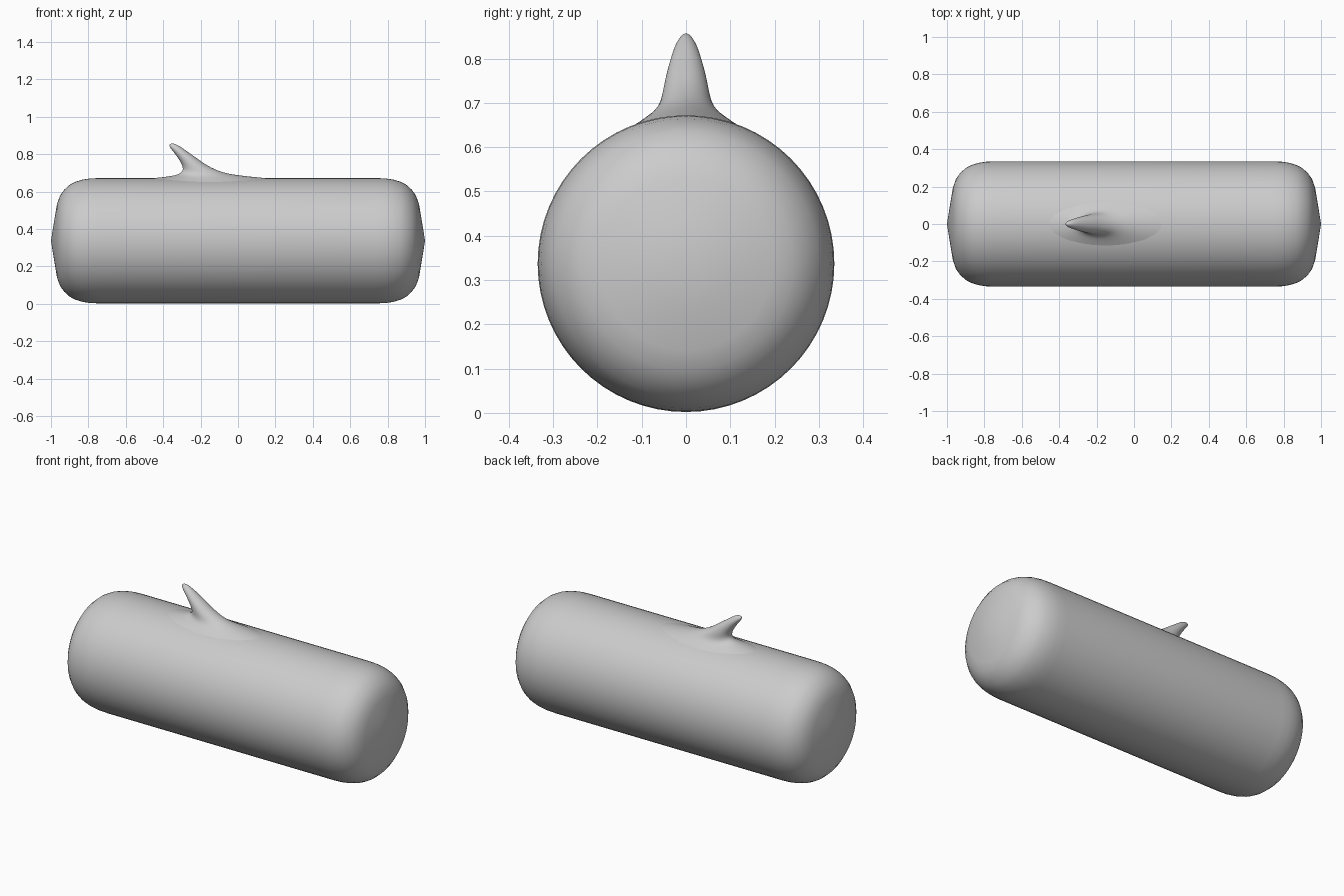
import bpy, math

if "Cube" in bpy.data.objects:
    bpy.data.objects.remove(bpy.data.objects["Cube"])

R, CZ = 0.335, 0.337


def mesh_object(name, verts, faces):
    mesh = bpy.data.meshes.new(name)
    mesh.from_pydata(verts, [], faces)
    mesh.update()
    for p in mesh.polygons:
        p.use_smooth = True
    ob = bpy.data.objects.new(name, mesh)
    bpy.context.collection.objects.link(ob)
    return ob


def bridge(rings, n):
    return [(r * n + i, r * n + (i + 1) % n, (r + 1) * n + (i + 1) % n, (r + 1) * n + i)
            for r in range(rings - 1) for i in range(n)]


# log body: lathed around x, shallow conical caps and rounded shoulders
half = [(0.984, 0.10), (0.968, 0.195), (0.952, 0.24), (0.93, 0.272), (0.90, 0.299),
        (0.87, 0.315), (0.83, 0.327), (0.79, 0.333), (0.74, R)]
profile = [(-x, r) for x, r in half] + [(x, r) for x, r in reversed(half)]
N = 64
verts = [(x, r * math.cos(2 * math.pi * i / N), CZ + r * math.sin(2 * math.pi * i / N))
         for x, r in profile for i in range(N)]
faces = [f[::-1] for f in bridge(len(profile), N)]
left, right = len(verts), len(verts) + 1
verts += [(-1, 0, CZ), (1, 0, CZ)]
last = (len(profile) - 1) * N
for i in range(N):
    j = (i + 1) % N
    faces += [(left, j, i)[::-1], (right, last + i, last + j)[::-1]]
body = mesh_object("log_body", verts, faces)

# hooked twig: elliptical rings (left x, left z, right x, right z, half width, wrap onto log)
rings = [(-.50, .668, .20, .668, .13, 1), (-.38, .679, .05, .681, .09, 1),
         (-.32, .69, -.05, .694, .066, .8), (-.297, .708, -.11, .712, .056, .5),
         (-.294, .73, -.17, .742, .051, .2), (-.308, .76, -.215, .775, .044, 0),
         (-.335, .80, -.26, .806, .034, 0), (-.360, .83, -.30, .835, .024, 0),
         (-.370, .847, -.334, .855, .012, 0)]
M = 24
verts = []
for xl, zl, xr, zr, w, k in rings:
    for i in range(M):
        a = 2 * math.pi * i / M
        t = (1 + math.cos(a)) / 2
        y = w * math.sin(a)
        drop = k * (R - math.sqrt(R * R - y * y))
        verts.append((xl + (xr - xl) * t, y, zl + (zr - zl) * t - drop))
faces = bridge(len(rings), M)
last = (len(rings) - 1) * M
verts.append((-.357, 0, .858))
faces += [(last + i, last + (i + 1) % M, len(verts) - 1) for i in range(M)]
twig = mesh_object("twig", verts, faces)
sub = twig.modifiers.new("smooth", 'SUBSURF')
sub.levels = sub.render_levels = 2
